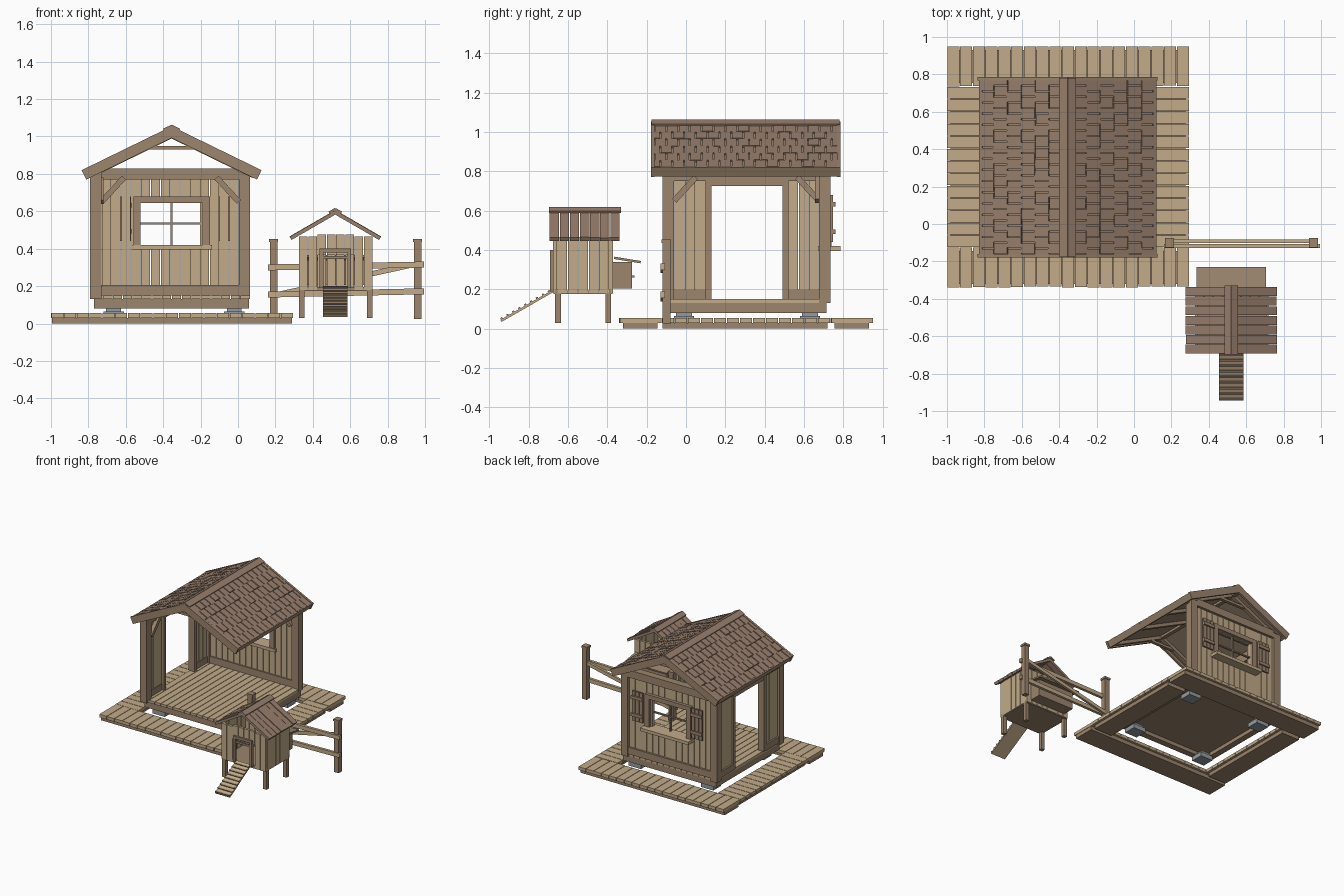
import bpy, bmesh, random
from math import cos, sin, radians
from mathutils import Matrix, Vector

random.seed(4)
cube = bpy.data.objects.get("Cube")
if cube:
    bpy.data.objects.remove(cube)


def material(name, srgb):
    colour = [((c + .055) / 1.055) ** 2.4 for c in srgb] + [1]
    mat = bpy.data.materials.new(name)
    mat.diffuse_color = colour
    mat.use_nodes = True
    mat.node_tree.nodes["Principled BSDF"].inputs["Base Color"].default_value = colour
    return mat


pale = material("pale wood", (.76, .67, .54))
brown = material("brown wood", (.61, .52, .43))
shingle = material("shingle brown", (.60, .50, .43))
stone = material("grey stone", (.58, .61, .63))
IDENTITY = Matrix.Identity(4)


class Part:
    """Collects boxes and beams into one named object."""

    def __init__(self, name, mat):
        self.name, self.mat, self.bm = name, mat, bmesh.new()

    def box(self, xs, ys, zs, matrix=IDENTITY):
        spans = list(zip(xs, ys, zs))
        low, high = Vector(spans[0]), Vector(spans[1])
        size = high - low
        place = matrix @ Matrix.Translation((low + high) / 2) @ Matrix.Diagonal((*size, 1))
        bmesh.ops.create_cube(self.bm, size=1, matrix=place)
        return self

    def beam(self, start, end, width, depth):
        start, end = Vector(start), Vector(end)
        along = end - start
        turn = along.to_track_quat('X', 'Z').to_matrix().to_4x4()
        return self.box((0, along.length), (-width / 2, width / 2), (-depth / 2, depth / 2),
                        Matrix.Translation(start) @ turn)

    def done(self):
        bmesh.ops.recalc_face_normals(self.bm, faces=self.bm.faces)
        mesh = bpy.data.meshes.new(self.name)
        self.bm.to_mesh(mesh)
        self.bm.free()
        mesh.materials.append(self.mat)
        obj = bpy.data.objects.new(self.name, mesh)
        bpy.context.collection.objects.link(obj)


def split(start, end, count, gap=.004):
    """Equal strips from start to end with a small gap between."""
    step = (end - start) / count
    return [(start + i * step + gap / 2, start + (i + 1) * step - gap / 2) for i in range(count)]


def slope(side, ridge_x, ridge_z, angle):
    """Frame of a roof slope: x runs down it, y along the ridge, z out of it."""
    c, s = cos(angle), sin(angle)
    return Matrix(((side * c, 0, side * s, ridge_x), (0, 1, 0, 0),
                   (-s, 0, c, ridge_z), (0, 0, 0, 1)))


# Boardwalk around the cabin
deck = Part("boardwalk_planks", pale)
joists = Part("boardwalk_base", brown)
for ys in ((-.34, -.125), (.735, .95)):
    for xs in split(-1, .295, 19):
        jog = random.uniform(0, .006)
        deck.box(xs, (ys[0] + jog, ys[1]), (.03, .055))
    joists.box((-.995, .29), (ys[0] + .02, ys[1] - .02), (0, .03))
for xs in ((-1, -.80), (.095, .295)):
    for ys in split(-.125, .735, 13):
        deck.box(xs, ys, (.03, .055))
    joists.box((xs[0] + .02, xs[1] - .02), (-.12, .72), (0, .03))
deck.done()
joists.done()

# Foundation stones, floor and its rim
feet = Part("foundation_stones", stone)
for x in (-.665, -.02):
    for y in (-.01, .63):
        feet.box((x - .055, x + .055), (y - .05, y + .05), (.03, .065))
        feet.box((x - .04, x + .04), (y - .04, y + .04), (.065, .085))
feet.done()
floor = Part("cabin_floor", pale)
for xs in split(-.775, .065, 16):
    floor.box(xs, (-.10, .72), (.13, .15))
floor.done()
rim = Part("floor_rim", brown)
for ys in ((-.09, -.04), (.67, .715)):
    rim.box((-.77, .06), ys, (.08, .13))
for xs in ((-.77, -.72), (.01, .06)):
    rim.box(xs, (-.09, .715), (.08, .13))
rim.box((-.72, .01), (-.04, .67), (.11, .13))
rim.done()

# Timber frame: posts, sills, plates and braces
frame = Part("cabin_frame", brown)
left, right, back = (-.79, -.73), (.005, .065), (.675, .735)
for xs, ys in ((left, (-.12, -.06)), (left, back), (right, back)):
    frame.box(xs, ys, (.13, .81))
frame.box((-.73, .005), (.68, .73), (.15, .205)).box((-.73, .005), (.675, .735), (.77, .83))
frame.box((-.785, -.735), (-.06, .675), (.75, .80))
frame.box((-.78, -.735), (.10, .52), (.725, .75))
for jamb in ((.10, .13), (.49, .52)):
    frame.box((-.785, -.73), jamb, (.15, .75))
for panel in ((-.06, .10), (.52, .675)):
    frame.box((-.788, -.745), panel, (.15, .20))
for y, reach in ((-.06, .11), (.675, -.11)):
    frame.beam((-.735, y, .65), (-.735, y + reach, .77), .03, .03)
for x, reach in ((-.73, .12), (.005, -.12)):
    frame.beam((x, .67, .65), (x + reach, .67, .78), .03, .03)
frame.done()

# Plank walls, leaving the window and doorway open
wall = Part("back_wall_planks", pale)
for xs in split(-.73, .005, 14):
    if -.52 < sum(xs) / 2 < -.19:
        wall.box(xs, (.69, .715), (.2, .42)).box(xs, (.69, .715), (.65, .78))
    else:
        wall.box(xs, (.69, .715), (.2, .78))
wall.done()
side_wall = Part("side_wall_planks", pale)
for panel in ((-.06, .10), (.52, .675)):
    for ys in split(*panel, 3):
        side_wall.box((-.775, -.75), ys, (.15, .76))
side_wall.done()

# Window trim, bars, sill and shutters
window = Part("window_frame", brown)
for ys in ((.675, .69), (.715, .74)):
    for xs in ((-.56, -.52), (-.19, -.15)):
        window.box(xs, ys, (.42, .68))
    window.box((-.56, -.15), ys, (.645, .68))
window.box((-.36, -.35), (.695, .71), (.42, .65)).box((-.52, -.19), (.695, .71), (.53, .54))
window.done()
sill = Part("window_sill", pale)
sill.box((-.57, -.14), (.67, .785), (.395, .42))
sill.done()
shutters = Part("window_shutters", brown)
for start in (-.67, -.14):
    for xs in split(start, start + .10, 3):
        shutters.box(xs, (.735, .748), (.44, .68))
    for z in (.48, .62):
        shutters.box((start, start + .10), (.748, .76), (z, z + .025))
shutters.done()

# Cabin roof
roof = Part("cabin_roof_boards", brown)
tiles = Part("cabin_roof_shingles", shingle)
ridge_x, ridge_z, length = -.355, 1.05, .528
for side in (-1, 1):
    frame_of = slope(side, ridge_x, ridge_z, radians(26))
    roof.box((0, length), (-.165, .775), (-.03, -.008), frame_of)
    for ys in ((-.178, -.16), (.768, .785)):
        roof.box((0, length + .005), ys, (-.052, .004), frame_of)
    roof.box((length - .018, length), (-.165, .775), (-.05, 0), frame_of)
    for y in (-.11, .19, .48, .70):
        roof.box((.01, length - .02), (y - .015, y + .015), (-.055, -.03), frame_of)
    tiles.box((-.004, .045), (-.175, .78), (0, .012), frame_of)
    for row, us in enumerate(split(.03, length - .005, 6, 0)):
        shift = .03 * (row % 2)
        for ys in split(-.16 - shift, .80 - shift, 16, .007):
            ys = (max(ys[0], -.16), min(ys[1], .768))
            lift = random.uniform(0, .003)
            tiles.box((us[0], us[1] + random.uniform(-.006, .006)), ys, (-.01, lift), frame_of)
roof.box((-.37, -.34), (-.16, .77), (.99, 1.02))
for y in (-.11, .70):
    roof.box((-.54, -.17), (y - .012, y + .012), (.93, .95))
roof.done()
tiles.done()

# Coop body, open gables above the planks
coop = Part("coop_walls", pale)
for xs in split(.325, .72, 8):
    coop.box(xs, (-.39, -.37), (.18, .465))
    if .44 < sum(xs) / 2 < .6:
        coop.box(xs, (-.675, -.655), (.37, .475))
    else:
        coop.box(xs, (-.675, -.655), (.18, .465))
for xs in ((.325, .34), (.705, .72)):
    for ys in split(-.655, -.39, 5):
        coop.box(xs, ys, (.18, .465))
coop.done()
timber = Part("coop_timber", brown)
timber.box((.33, .715), (-.67, -.375), (.175, .195))
for xs in ((.325, .355), (.69, .72)):
    for ys in ((-.665, -.635), (-.41, -.38)):
        timber.box(xs, ys, (.03, .2))
for xs in ((.437, .457), (.585, .605)):
    timber.box(xs, (-.69, -.67), (.19, .4))
timber.box((.437, .605), (-.69, -.67), (.38, .4)).box((.457, .585), (-.685, -.67), (.345, .36))
timber.done()

# Coop roof with boards running down the slope
coop_roof = Part("coop_roof", shingle)
for side in (-1, 1):
    frame_of = slope(side, .52, .605, radians(30))
    for ys in split(-.695, -.335, 7):
        coop_roof.box((0, .282), ys, (-.02, random.uniform(-.004, .002)), frame_of)
    coop_roof.box((-.004, .035), (-.697, -.33), (0, .012), frame_of)
coop_roof.done()

# Nest box with a sloping lid and a handle
nest = Part("nest_box", brown)
nest.box((.36, .68), (-.37, -.275), (.205, .34))
nest.beam((.52, -.365, .36), (.52, -.23, .338), .37, .012)
nest.box((.48, .56), (-.275, -.262), (.26, .27))
nest.done()

# Ramp with cleats
ramp = Part("coop_ramp", pale)
top, foot = Vector((.52, -.67, .195)), Vector((.52, -.94, .04))
ramp.beam(top, foot, .13, .012)
ramp.done()
cleats = Part("ramp_cleats", brown)
for i in range(9):
    spot = top.lerp(foot, (i + .6) / 9) + Vector((0, -.004, .008))
    cleats.beam(spot, spot + (foot - top) * .035, .13, .01)
cleats.done()

# Fence with capped posts, two rails and a diagonal
fence = Part("fence_posts", brown)
for x in (.19, .96):
    fence.box((x - .02, x + .02), (-.12, -.08), (.025, .44))
    fence.box((x - .025, x + .025), (-.125, -.075), (.435, .452))
fence.done()
rails = Part("fence_rails", pale)
rails.beam((.16, -.118, .30), (.995, -.118, .315), .022, .032)
rails.beam((.16, -.118, .155), (.995, -.118, .172), .022, .032)
rails.beam((.19, -.092, .15), (.96, -.092, .32), .018, .028)
rails.done()
